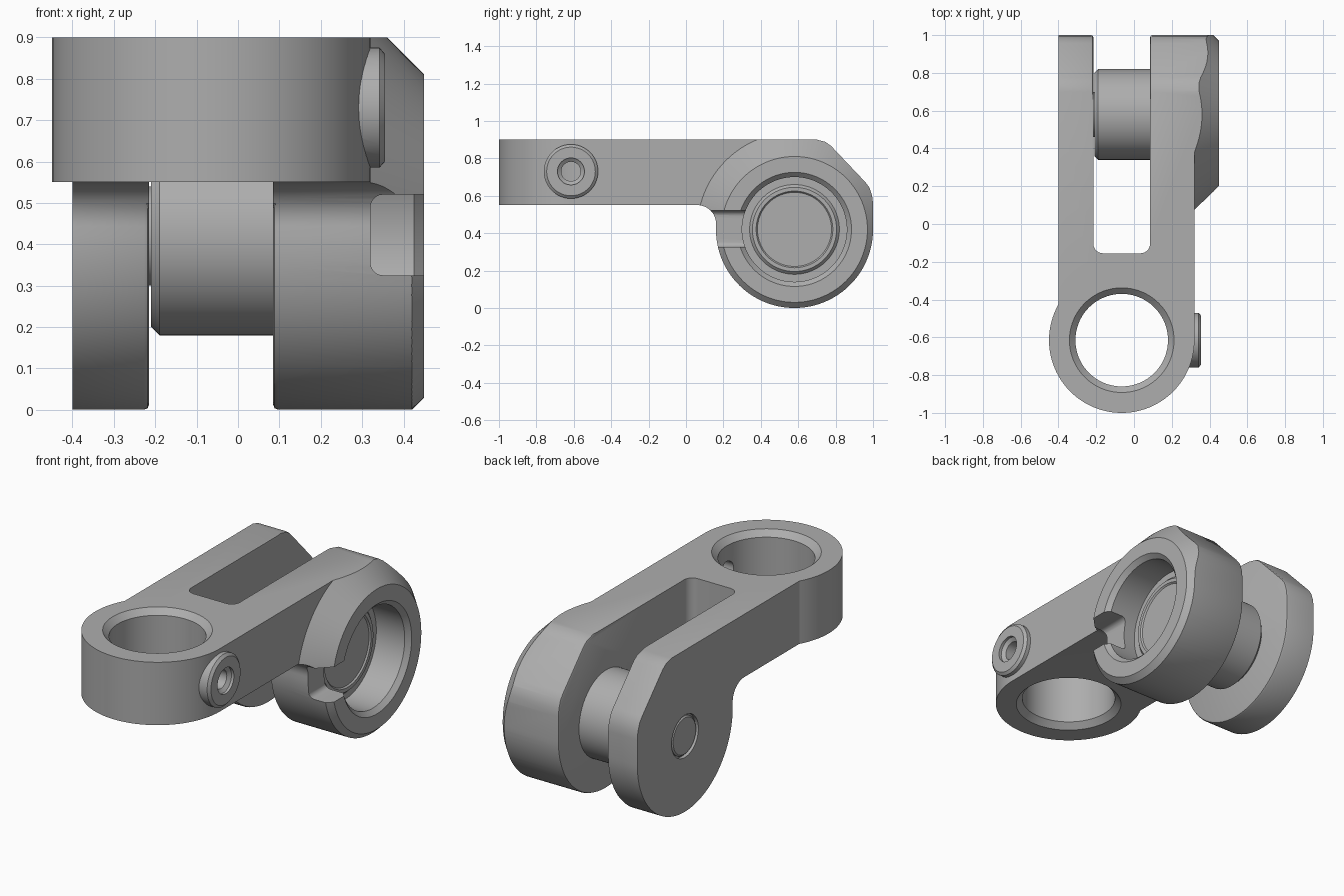
import bpy, bmesh, math
from mathutils import Vector

old = bpy.data.objects.get("Cube")
if old:
    bpy.data.objects.remove(old, do_unlink=True)

grey = bpy.data.materials.new("plain_grey")
grey.use_nodes = True
COLOUR = (0.42, 0.42, 0.42, 1)
grey.diffuse_color = COLOUR
grey.node_tree.nodes["Principled BSDF"].inputs["Base Color"].default_value = COLOUR

HUB = Vector((0, 0.58, 0.42))        # axis of the cup and cheeks, along x
EYE = Vector((-0.065, -0.615, 0))    # axis of the upright ring, along z
BOSS = Vector((0, -0.615, 0.73))     # axis of the small side boss, along x


def loft(name, loops):
    """Closed solid through a list of equal vertex loops."""
    bm = bmesh.new()
    rings = [[bm.verts.new(p) for p in loop] for loop in loops]
    n = len(rings[0])
    for a, b in zip(rings, rings[1:]):
        for i in range(n):
            j = (i + 1) % n
            bm.faces.new((a[i], a[j], b[j], b[i]))
    bm.faces.new(rings[0])
    bm.faces.new(rings[-1])
    bmesh.ops.recalc_face_normals(bm, faces=bm.faces)
    mesh = bpy.data.meshes.new(name)
    bm.to_mesh(mesh)
    bm.free()
    mesh.materials.append(grey)
    obj = bpy.data.objects.new(name, mesh)
    bpy.context.collection.objects.link(obj)
    return obj


def put(axis, along, u, v):
    return {"x": (along, u, v), "y": (u, along, v), "z": (u, v, along)}[axis]


def prism(name, axis, outline, lo, hi):
    return loft(name, [[put(axis, a, u, v) for u, v in outline] for a in (lo, hi)])


def lathe(name, axis, centre, profile, n=96):
    """Turned solid; profile holds (distance along axis, radius)."""
    angles = [math.tau * i / n for i in range(n)]
    return loft(name, [[centre + Vector(put(axis, a, r * math.cos(t), r * math.sin(t)))
                        for t in angles] for a, r in profile])


def arc(cx, cy, r, start, end, n):
    return [(cx + r * math.cos(math.radians(start + (end - start) * i / n)),
             cy + r * math.sin(math.radians(start + (end - start) * i / n)))
            for i in range(n + 1)]


def boolean(target, tool, operation="DIFFERENCE"):
    mod = target.modifiers.new("cut", "BOOLEAN")
    mod.operation, mod.object, mod.solver = operation, tool, "EXACT"
    bpy.context.view_layer.objects.active = target
    bpy.ops.object.modifier_apply(modifier=mod.name)
    bpy.data.objects.remove(tool, do_unlink=True)


# Side outline: flat bar, fillet, round hub, sloped rear corner
outline = [(-0.6, 0.9), (-0.6, 0.55)]
outline += arc(0.061, 0.45, 0.1, 90, 3.3, 10)
outline += arc(HUB.y, HUB.z, 0.42, 176.7, 360, 56)
outline += [(1.0, 0.56), (0.995, 0.6), (0.98, 0.645), (0.957, 0.675),
            (0.775, 0.867), (0.745, 0.888), (0.7, 0.9)]
body = prism("fork_body", "x", outline, -0.4, 0.45)

# Trim the outer side so only the coned cup stands proud
side = prism("side_trim", "x", [(-2, -1), (2, -1), (2, 2), (-2, 2)], 0.32, 0.7)
boolean(side, lathe("cone", "x", HUB, [(0.2, 0.64), (0.5, 0.34)]))
boolean(body, side)

# Slot between the two cheeks, with rounded inner corners
slot = [(0.085, 1.3), (-0.215, 1.3)]
slot += arc(-0.165, -0.105, 0.05, 180, 270, 6) + arc(0.035, -0.105, 0.05, 270, 360, 6)
boolean(body, prism("slot", "z", slot, -0.2, 1.2))

# Soften the inner rims of the cheeks
bm = bmesh.new()
bm.from_mesh(body.data)
rims = []
for e in bm.edges:
    mid = (e.verts[0].co + e.verts[1].co) / 2
    on_slot = any(all(abs(v.co.x - x) < 1e-4 for v in e.verts) for x in (-0.215, 0.085))
    if on_slot and len(e.link_faces) == 2 and (
            (mid.z < 0.5 and mid.y > 0.1) or (mid.y > 0.7 and mid.z < 0.899)):
        across = sorted(abs(f.normal.x) for f in e.link_faces)
        if across[0] < 0.1 and across[1] > 0.9:
            rims.append(e)
bmesh.ops.bevel(bm, geom=rims, offset=0.012, segments=2, profile=0.5, affect="EDGES")
bm.to_mesh(body.data)
bm.free()

# Upright ring and side boss
boolean(body, lathe("ring", "z", EYE, [(0.55, 0.385), (0.9, 0.385)]), "UNION")
boolean(body, lathe("boss", "x", BOSS,
                    [(0.235, 0.145), (0.342, 0.145), (0.355, 0.13)], 48), "UNION")

# Ring bore with chamfers at both ends
boolean(body, lathe("ring_bore", "z", EYE, [
    (0.53, 0.297), (0.582, 0.245), (0.868, 0.245), (0.92, 0.297)]))

# Screw hole through the boss into the ring bore
boolean(body, lathe("screw_hole", "x", BOSS, [
    (0.05, 0.052), (0.325, 0.052), (0.34, 0.072), (0.4, 0.072)], 32))

# Cup bore, wall notch and the pin seat in the other cheek
boolean(body, lathe("cup_bore", "x", HUB, [
    (0.25, 0.28), (0.425, 0.28), (0.475, 0.33)]))
notch = [(0.6, 0.325), (0.6, 0.52)]
notch += arc(0.35, 0.49, 0.03, 90, 180, 5) + arc(0.35, 0.355, 0.03, 180, 270, 5)
boolean(body, prism("notch", "y", notch, 0.05, 0.4))
boolean(body, lathe("pin_seat", "x", HUB, [(-0.5, 0.118), (-0.38, 0.118)], 48))

# Barrel across the slot, its end showing in the cup
barrel = lathe("barrel", "x", HUB, [
    (-0.21, 0.22), (-0.19, 0.24), (0.255, 0.24), (0.27, 0.225),
    (0.27, 0.205), (0.262, 0.198)])

# Pin joining the barrel to the plain cheek
pin = lathe("pin", "x", HUB, [
    (-0.397, 0.1), (-0.39, 0.108), (-0.37, 0.108), (-0.34, 0.12), (-0.2, 0.12)], 48)

# Smooth the curved walls and keep the edges sharp
for obj in (body, barrel, pin):
    bpy.ops.object.select_all(action="DESELECT")
    obj.select_set(True)
    bpy.context.view_layer.objects.active = obj
    bpy.ops.object.shade_smooth_by_angle(angle=math.radians(25))
